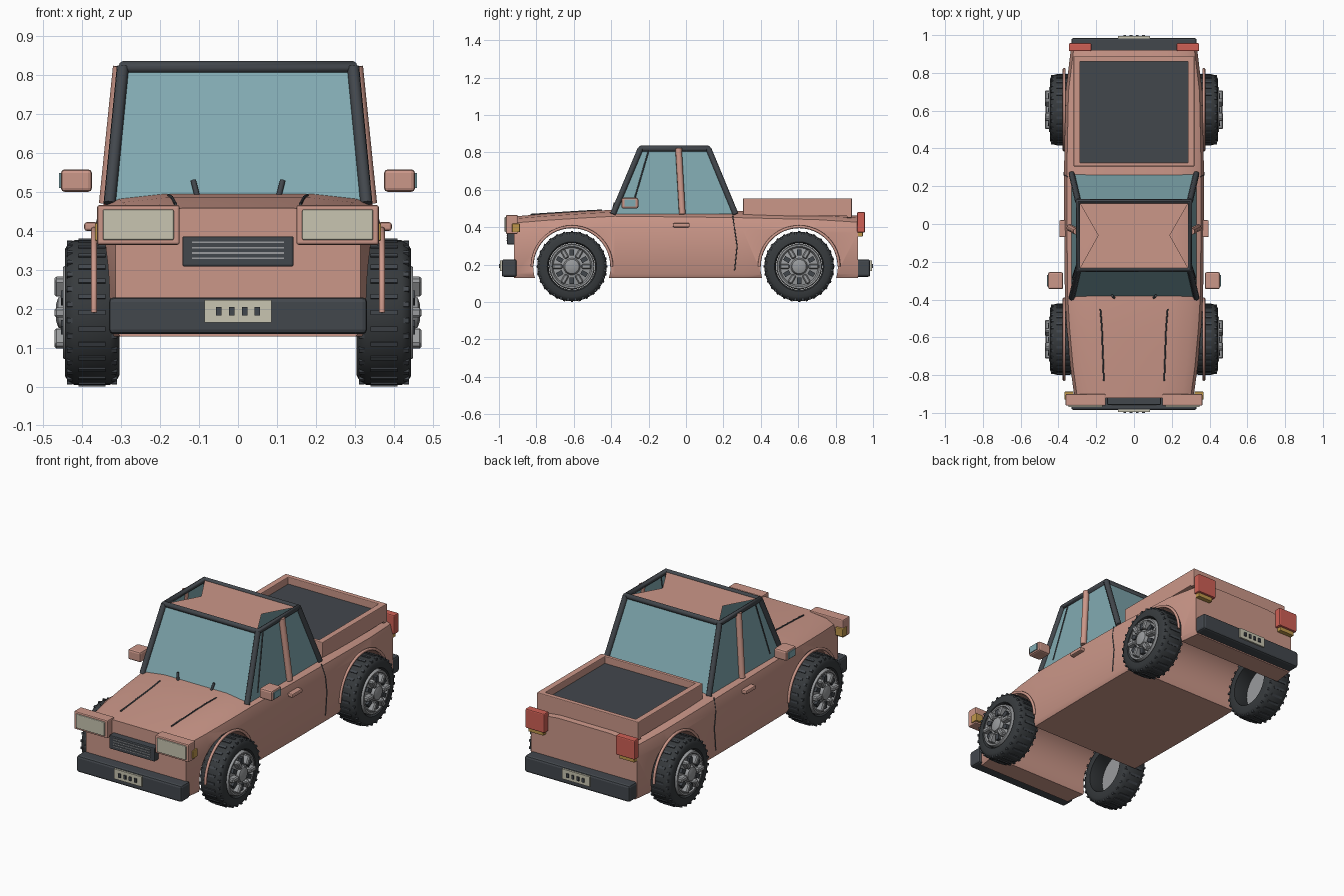
import bpy, bmesh, math
from mathutils import Vector, Matrix

cube = bpy.data.objects.get("Cube")
if cube:
    bpy.data.objects.remove(cube)


def material(name, r, g, b):
    m = bpy.data.materials.new(name)
    m.use_nodes = True
    m.diffuse_color = (r, g, b, 1)
    m.node_tree.nodes["Principled BSDF"].inputs["Base Color"].default_value = (r, g, b, 1)
    return m


PINK = material("salmon paint", .60, .31, .25)
GLASS = material("teal glass", .22, .40, .44)
DARK = material("charcoal trim", .055, .063, .073)
TYRE = material("tyre rubber", .038, .043, .047)
CREAM = material("cream lens", .58, .56, .44)
METAL = material("grey metal", .32, .33, .34)
RED = material("red lens", .62, .115, .09)
AMBER = material("amber lens", .52, .31, .07)


def smooth(ob, angle=35):
    bpy.ops.object.select_all(action='DESELECT')
    ob.select_set(True)
    bpy.context.view_layer.objects.active = ob
    bpy.ops.object.shade_smooth_by_angle(angle=math.radians(angle))


def finish(name, bm, mat):
    bmesh.ops.recalc_face_normals(bm, faces=bm.faces)
    me = bpy.data.meshes.new(name)
    bm.to_mesh(me)
    bm.free()
    me.materials.append(mat)
    ob = bpy.data.objects.new(name, me)
    bpy.context.collection.objects.link(ob)
    return ob


def box(name, mat, x, y, z, bevel=0):
    """Box from three (low, high) ranges."""
    bm = bmesh.new()
    lo, hi = zip(*(sorted(r) for r in (x, y, z)))
    lo, hi = Vector(lo), Vector(hi)
    bmesh.ops.create_cube(bm, size=1, matrix=Matrix.Translation((lo + hi) / 2)
                          @ Matrix.Diagonal((*(hi - lo), 1)))
    if bevel:
        bmesh.ops.bevel(bm, geom=bm.edges[:], offset=bevel, segments=2, profile=.5, affect='EDGES')
    return finish(name, bm, mat)


def tube(name, mat, points, radius, cyclic=False):
    """Round bar swept along a path, converted to a mesh."""
    cu = bpy.data.curves.new(name, 'CURVE')
    cu.dimensions = '3D'
    cu.bevel_depth, cu.bevel_resolution, cu.use_fill_caps = radius, 2, True
    sp = cu.splines.new('POLY')
    sp.points.add(len(points) - 1)
    sp.use_cyclic_u = cyclic
    for p, co in zip(sp.points, points):
        p.co = (*co, 1)
    cu.materials.append(mat)
    ob = bpy.data.objects.new(name, cu)
    bpy.context.collection.objects.link(ob)
    bpy.ops.object.select_all(action='DESELECT')
    ob.select_set(True)
    bpy.context.view_layer.objects.active = ob
    bpy.ops.object.convert(target='MESH')
    smooth(bpy.context.object, 50)


def lathe(name, mat, profile, side, cy, cz, closed=True, n=40):
    """Spin an (x, radius) profile about the axle."""
    bm = bmesh.new()
    rings = [[bm.verts.new((side * x, cy + r * math.cos(a), cz + r * math.sin(a)))
              for a in (math.tau * i / n for i in range(n))] for x, r in profile]
    pairs = list(zip(rings, rings[1:]))
    if closed:
        pairs.append((rings[-1], rings[0]))
    else:
        bm.faces.new(rings[0])
        bm.faces.new(rings[-1])
    for a, b in pairs:
        for i in range(n):
            j = (i + 1) % n
            bm.faces.new((a[i], a[j], b[j], b[i]))
    smooth(finish(name, bm, mat), 40)


AXLES = {"front": -.61, "rear": .605}
HUB_Z = .19

# Body shell: lofted cross-sections of (y, half width, top height)
stations = [(-.92, .315, .458), (-.75, .338, .472), (-.55, .356, .485), (-.38, .366, .494),
            (0, .37, .49), (.3, .37, .486), (.7, .362, .476), (.92, .335, .462)]
bm = bmesh.new()
loops = []
for y, w, t in stations:
    half = [(w - .012, .128), (w, .15), (w, t - .09), (w - .015, t - .035),
            (w - .06, t - .012), (w - .17, t)]
    section = half + [(-x, z) for x, z in reversed(half)]
    loops.append([bm.verts.new((x, y, z)) for x, z in section])
for a, b in zip(loops, loops[1:]):
    for i in range(len(a)):
        j = (i + 1) % len(a)
        bm.faces.new((a[i], a[j], b[j], b[i]))
bm.faces.new(loops[0])
bm.faces.new(loops[-1])
body = finish("body", bm, PINK)

# Wheel arches cut right through the body
for y in AXLES.values():
    bm = bmesh.new()
    bmesh.ops.create_cone(bm, cap_ends=True, segments=56, radius1=.207, radius2=.207, depth=1.2,
                          matrix=Matrix.Translation((0, y, HUB_Z)) @ Matrix.Rotation(math.pi / 2, 4, 'Y'))
    cutter = finish("arch_cutter", bm, PINK)
    cutter.hide_render = True
    mod = body.modifiers.new("arch", 'BOOLEAN')
    mod.operation, mod.object, mod.solver = 'DIFFERENCE', cutter, 'EXACT'
    bpy.context.view_layer.objects.active = body
    bpy.ops.object.modifier_apply(modifier=mod.name)
    bpy.data.objects.remove(cutter)
smooth(body, 30)

# Wheels
tyre_profile = [(.305, .125), (.305, .162), (.314, .178), (.33, .186), (.42, .186),
                (.436, .178), (.445, .162), (.445, .132), (.432, .124)]
rim_profile = [(.39, .122), (.44, .122), (.45, .117), (.45, .108), (.436, .1),
               (.445, .045), (.462, .038), (.468, .02)]
for end, cy in AXLES.items():
    for s, side in ((1, "left"), (-1, "right")):
        tag = f"{end}_{side}"
        lathe(f"{tag}_tyre", TYRE, tyre_profile, s, cy, HUB_Z)
        lathe(f"{tag}_rim", METAL, rim_profile, s, cy, HUB_Z, closed=False)
        tread, lugs, slots = bmesh.new(), bmesh.new(), bmesh.new()

        def block(bm, angle, x, radius, size):
            m = (Matrix.Translation((0, cy, HUB_Z)) @ Matrix.Rotation(angle, 4, 'X')
                 @ Matrix.Translation((s * x, 0, radius)) @ Matrix.Diagonal((*size, 1)))
            bmesh.ops.create_cube(bm, size=1, matrix=m)

        for i in range(28):
            a = math.tau * i / 28
            block(tread, a, .375, .186, (.07, .012, .008))
            block(tread, a + .11, .432, .178, (.014, .012, .014))
            block(tread, a + .11, .318, .178, (.014, .012, .014))
        for i in range(6):
            a = math.tau * i / 6
            block(slots, a, .444, .075, (.022, .024, .034))
            block(lugs, a + math.pi / 6, .452, .077, (.04, .026, .052))
        finish(f"{tag}_tread", tread, DARK)
        finish(f"{tag}_rim_slots", slots, DARK)
        bmesh.ops.bevel(lugs, geom=lugs.edges[:], offset=.006, segments=1, affect='EDGES')
        finish(f"{tag}_spokes", lugs, METAL)
        arc = [(s * .37, cy + .213 * math.cos(a), HUB_Z + .213 * math.sin(a))
               for a in (math.pi * i / 24 for i in range(25))]
        tube(f"{tag}_arch_trim", PINK, arc, .008)

# Cabin glass: four sloping panes, open at the top
low = [(-.33, -.39, .47), (.33, -.39, .47), (.33, .265, .47), (-.33, .265, .47)]
high = [(-.296, -.243, .82), (.296, -.243, .82), (.296, .12, .82), (-.296, .12, .82)]
bm = bmesh.new()
vl, vh = ([bm.verts.new(p) for p in ring] for ring in (low, high))
for i in range(4):
    j = (i + 1) % 4
    bm.faces.new((vl[i], vl[j], vh[j], vh[i]))
finish("cabin_glass", bm, GLASS)

# Cabin frame
tube("roof_frame", DARK, high, .016, cyclic=True)
for name, a, b in zip(("front_right", "front_left", "rear_left", "rear_right"), low, high):
    tube(f"{name}_pillar", DARK, (a, b), .016)

# Roof panel, notched at both sides
bm = bmesh.new()
outline = [(-.29, -.24), (.29, -.24), (.19, -.06), (.29, .115), (-.29, .115), (-.19, -.06)]
v = [bm.verts.new((x, y, .822)) for x, y in outline]
bm.faces.new((v[0], v[1], v[2], v[5]))
bm.faces.new((v[5], v[2], v[3], v[4]))
finish("roof_panel", bm, PINK)

# Cargo bed
box("bed_floor", DARK, (-.29, .29), (.315, .87), (.46, .515))
box("bed_front_rail", PINK, (-.32, .32), (.305, .325), (.46, .555), .004)
box("bed_rear_rail", PINK, (-.32, .32), (.86, .887), (.45, .555), .004)

# Parts mirrored left and right
for s, side in ((1, "left"), (-1, "right")):
    box(f"{side}_bed_rail", PINK, (s * .285, s * .32), (.305, .887), (.46, .555), .004)
    tube(f"{side}_door_pillar", PINK, ((s * .34, -.02, .47), (s * .304, -.04, .822)), .018)
    tube(f"{side}_vent_divider", DARK, ((s * .327, -.29, .5), (s * .298, -.2, .81)), .004)
    tube(f"{side}_door_seam", DARK, ((s * .352, .25, .46), (s * .37, .26, .39),
                                     (s * .37, .273, .3), (s * .37, .26, .17)), .003)
    box(f"{side}_door_handle", PINK, (s * .36, s * .395), (-.07, .02), (.4, .422), .006)
    box(f"{side}_mirror", PINK, (s * .375, s * .455), (-.345, -.255), (.5, .558), .01)
    box(f"{side}_mirror_glass", GLASS, (s * .452, s * .46), (-.33, -.27), (.51, .548))
    box(f"{side}_headlight_housing", PINK, (s * .15, s * .362), (-.962, -.9), (.364, .466), .006)
    box(f"{side}_headlight_lens", CREAM, (s * .165, s * .347), (-.97, -.955), (.376, .455), .004)
    box(f"{side}_indicator", AMBER, (s * .32, s * .368), (-.93, -.888), (.374, .42), .004)
    box(f"{side}_tail_light", RED, (s * .225, s * .345), (.915, .957), (.372, .482), .006)
    box(f"{side}_tail_indicator", AMBER, (s * .24, s * .335), (.91, .945), (.35, .376), .003)
    tube(f"{side}_hood_seam", DARK, ((s * .16, -.83, .468), (s * .17, -.55, .486),
                                     (s * .178, -.45, .491)), .004)
    tube(f"{side}_wiper", DARK, ((s * .105, -.39, .49), (s * .115, -.38, .53)), .007)

# Grille with bright slats
box("grille", DARK, (-.143, .143), (-.957, -.91), (.308, .386), .005)
for i in range(4):
    z = .327 + i * .014
    box(f"grille_slat_{i + 1}", METAL, (-.118, .118), (-.96, -.95), (z, z + .004))

# Bumpers and blank plates
for s, end in ((-1, "front"), (1, "rear")):
    box(f"{end}_bumper", DARK, (-.332, .332), (s * .905, s * .985), (.135, .229), .012)
    box(f"{end}_plate", CREAM, (-.086, .086), (s * .98, s * .994), (.165, .222))
    for i in range(4):
        x = -.049 + i * .033
        box(f"{end}_plate_mark_{i + 1}", DARK, (x - .007, x + .007), (s * .99, s), (.182, .204))
